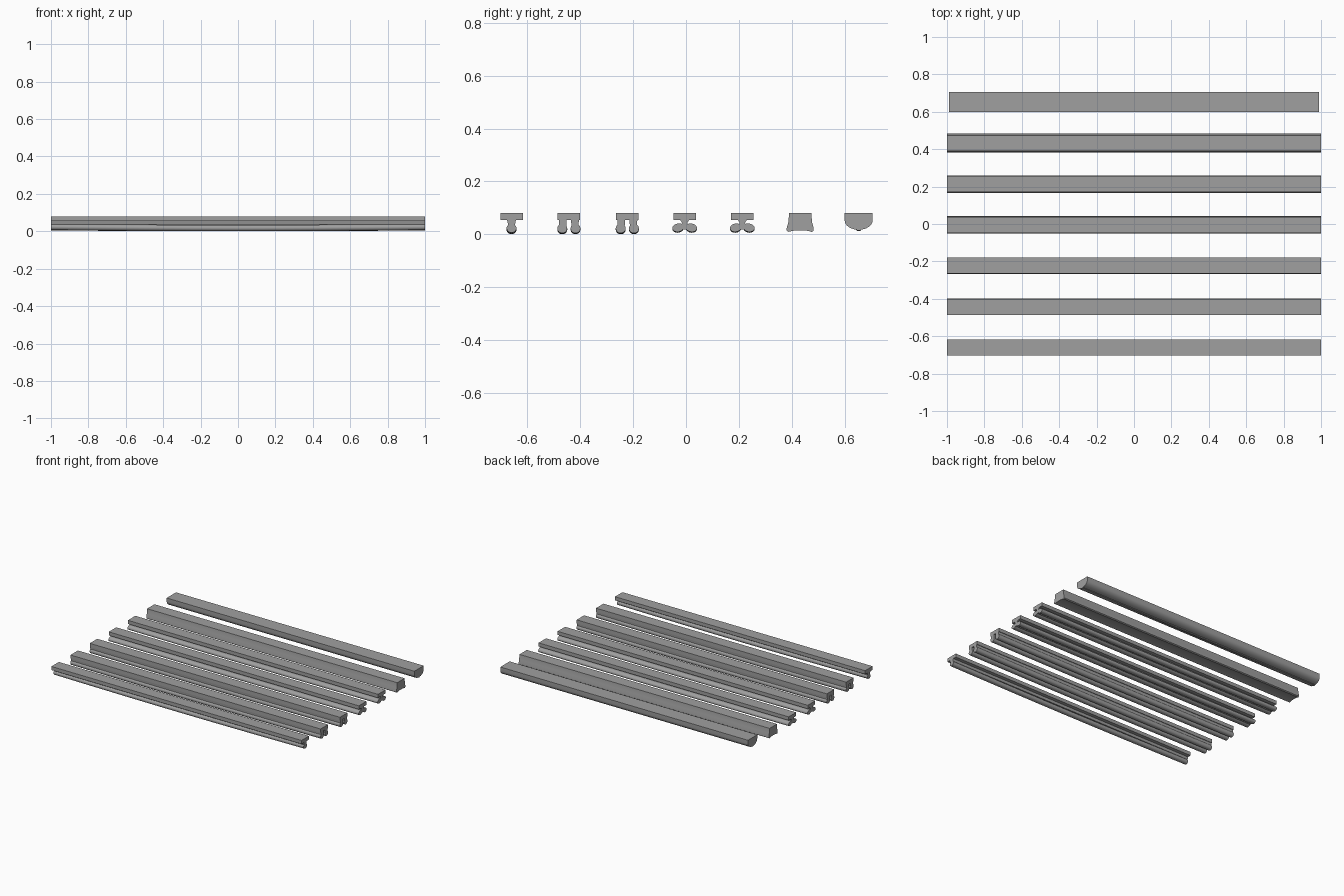
import bpy, bmesh, math

if "Cube" in bpy.data.objects:
    bpy.data.objects.remove(bpy.data.objects["Cube"])

grey = bpy.data.materials.new("mid_grey")
grey.use_nodes = True
COLOUR = (0.35, 0.35, 0.35, 1)
grey.diffuse_color = COLOUR
grey.node_tree.nodes["Principled BSDF"].inputs["Base Color"].default_value = COLOUR

TOP, UNDER = 0.08, 0.054


def extrude(name, y, profile, half=1.0, sag=0.0):
    """Run a (y, z) profile along x in eight lengths, bowed down at the middle."""
    bm = bmesh.new()
    steps = 8 if sag else 1
    rings = []
    for i in range(steps + 1):
        t = 2 * i / steps - 1
        drop = sag * math.cos(t * math.pi / 2)
        rings.append([bm.verts.new((t * half, y + p, z - drop)) for p, z in profile])
    n = len(profile)
    for a, b in zip(rings, rings[1:]):
        for j in range(n):
            k = (j + 1) % n
            bm.faces.new((a[j], a[k], b[k], b[j]))
    bm.faces.new(rings[0])
    bm.faces.new(rings[-1])
    bmesh.ops.recalc_face_normals(bm, faces=bm.faces)
    mesh = bpy.data.meshes.new(name)
    bm.to_mesh(mesh)
    bm.free()
    mesh.materials.append(grey)
    ob = bpy.data.objects.new(name, mesh)
    bpy.context.collection.objects.link(ob)
    bpy.ops.object.select_all(action="DESELECT")
    ob.select_set(True)
    bpy.context.view_layer.objects.active = ob
    bpy.ops.object.shade_smooth_by_angle(angle=math.radians(35))


def box(w, z0, z1, w_low=None):
    w_low = w_low or w
    return [(-w_low / 2, z0), (w_low / 2, z0), (w / 2, z1), (-w / 2, z1)]


def oval(ry, rz, z, tilt=0.0, n=14):
    c, s = math.cos(tilt), math.sin(tilt)
    pts = [(ry * math.cos(2 * math.pi * i / n), rz * math.sin(2 * math.pi * i / n)) for i in range(n)]
    return [(a * c - b * s, z + a * s + b * c) for a, b in pts]


def flange(name, y):
    extrude(name + "_flange", y, box(0.085, UNDER, TOP))


# Single stem beam with a round foot
flange("single_beam", -0.66)
extrude("single_beam_web", -0.66, box(0.034, 0.036, UNDER + 0.001, 0.026))
extrude("single_beam_foot", -0.66, oval(0.019, 0.017, 0.023), sag=0.006)

# Twin stem beams with two round feet
for num, y in enumerate((-0.443, -0.222), 1):
    name = f"twin_beam_{num}"
    flange(name, y)
    for side, s in (("back", 1), ("front", -1)):
        extrude(f"{name}_{side}_web", y + s * 0.023, box(0.03, 0.03, UNDER + 0.001, 0.026))
        extrude(f"{name}_{side}_foot", y + s * 0.025, oval(0.019, 0.018, 0.022), sag=0.004)

# Spread foot beams with a waisted web and two drooping lobes
for num, y in enumerate((-0.005, 0.213), 1):
    name = f"spread_beam_{num}"
    flange(name, y)
    extrude(name + "_web_top", y, box(0.036, 0.044, UNDER + 0.001, 0.02))
    extrude(name + "_web", y, box(0.02, 0.018, 0.045, 0.034))
    for side, s in (("back", 1), ("front", -1)):
        extrude(f"{name}_{side}_lobe", y + s * 0.025,
                oval(0.022, 0.016, 0.025, -s * 0.2), sag=0.003)

# Tapered beam: flared sides, rounded toes and a shallow arch beneath
half = [(0.042, TOP), (0.045, 0.045), (0.051, 0.024), (0.051, 0.014),
        (0.044, 0.009), (0.034, 0.012), (0.016, 0.015)]
extrude("tapered_beam", 0.432, half + [(-y, z) for y, z in reversed(half)])

# Half round beam with a small keel
arc = [(0.053 * math.cos(a), 0.053 - 0.036 * math.sin(a))
       for a in (math.pi * i / 16 for i in range(17))]
extrude("half_round_beam", 0.653, [(0.053, TOP)] + arc + [(-0.053, TOP)], half=0.99)
extrude("half_round_keel", 0.653, box(0.03, 0.015, 0.025, 0.012), half=0.99, sag=0.002)
